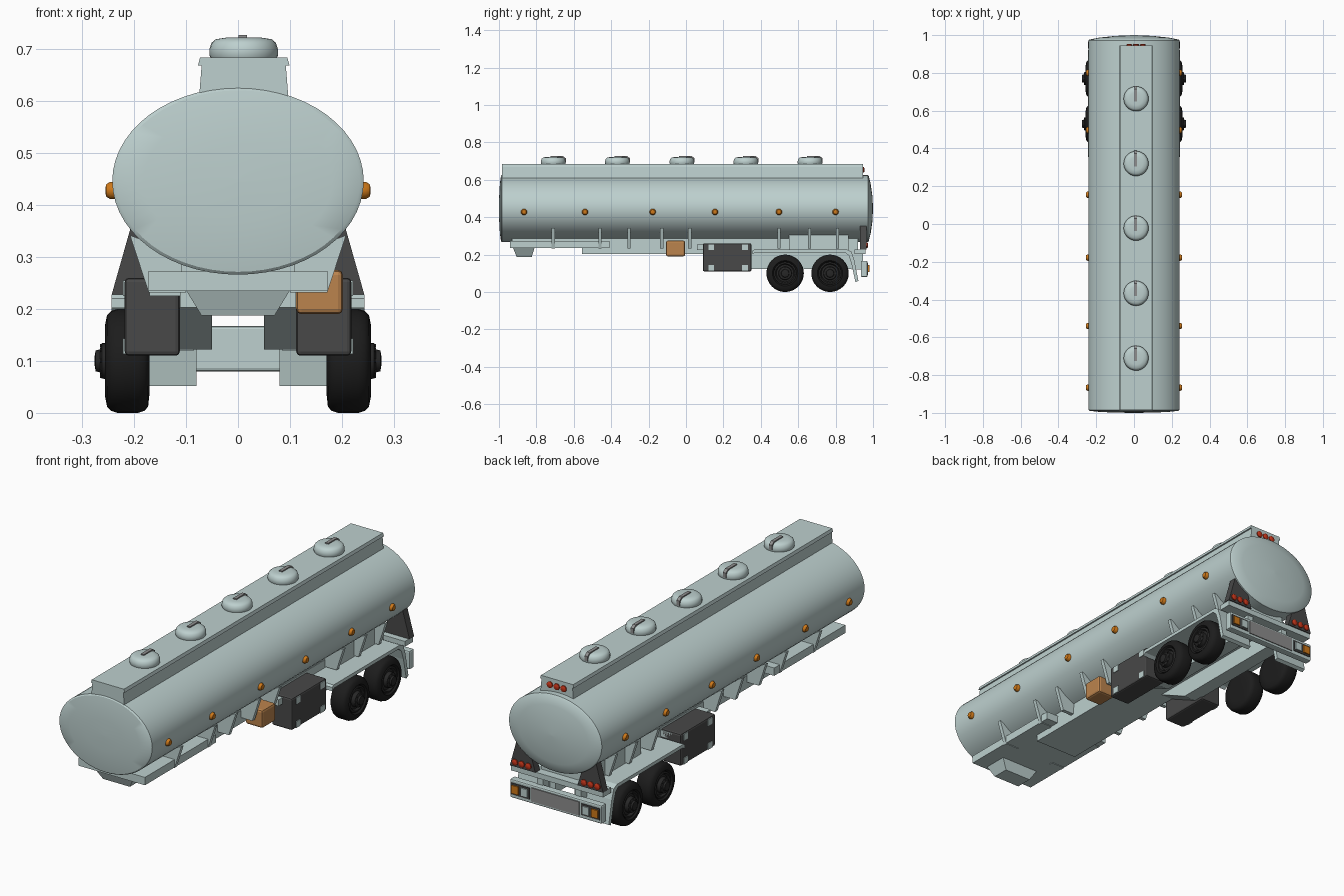
import bpy, bmesh, math
from mathutils import Matrix, Vector

if "Cube" in bpy.data.objects:
    bpy.data.objects.remove(bpy.data.objects["Cube"])


def mat(name, r, g, b):
    m = bpy.data.materials.new(name)
    m.diffuse_color = (r, g, b, 1)
    m.use_nodes = True
    m.node_tree.nodes["Principled BSDF"].inputs["Base Color"].default_value = m.diffuse_color
    return m


PALE = mat("pale_grey_paint", .51, .63, .62)
DARK = mat("dark_grey", .065, .065, .065)
TAN = mat("tan_box", .50, .23, .075)
ORANGE = mat("orange_lens", .62, .19, .01)
RED = mat("red_lens", .55, .035, .01)
RUBBER = mat("tyre_black", .012, .012, .012)
HUB = mat("hub_black", .02, .02, .02)
GREY = mat("mid_grey", .27, .27, .27)


def finish(name, bm, m, smooth=None, bevel=0):
    bmesh.ops.recalc_face_normals(bm, faces=bm.faces)
    me = bpy.data.meshes.new(name)
    bm.to_mesh(me)
    bm.free()
    me.materials.append(m)
    ob = bpy.data.objects.new(name, me)
    bpy.context.collection.objects.link(ob)
    if bevel:
        b = ob.modifiers.new("bevel", 'BEVEL')
        b.width, b.segments = bevel, 2
    if smooth:
        bpy.ops.object.select_all(action='DESELECT')
        bpy.context.view_layer.objects.active = ob
        ob.select_set(True)
        bpy.ops.object.shade_smooth_by_angle(angle=math.radians(smooth))
    return ob


def loft(name, rings, m, smooth=None, bevel=0):
    """Skin equal-length closed rings and cap both ends."""
    bm = bmesh.new()
    vs = [[bm.verts.new(p) for p in r] for r in rings]
    n = len(vs[0])
    for a, b in zip(vs, vs[1:]):
        for i in range(n):
            j = (i + 1) % n
            bm.faces.new((a[i], a[j], b[j], b[i]))
    bm.faces.new(vs[0])
    bm.faces.new(vs[-1])
    return finish(name, bm, m, smooth, bevel)


def box(name, x, y, z, m, bevel=0):
    rings = [[(x[0], y[0], k), (x[1], y[0], k), (x[1], y[1], k), (x[0], y[1], k)] for k in z]
    return loft(name, rings, m, None, bevel)


def prof_x(name, pts, x0, x1, m):
    """Profile in (y, z) extruded along x."""
    return loft(name, [[(x, y, z) for y, z in pts] for x in (x0, x1)], m)


def prof_y(name, pts, y0, y1, m):
    """Profile in (x, z) extruded along y."""
    return loft(name, [[(x, y, z) for x, z in pts] for y in (y0, y1)], m)


def lathe(name, centre, axis, prof, n, m, smooth=35):
    """Revolve (radius, height) pairs about an axis through centre."""
    q = Vector(axis).to_track_quat('Z', 'Y')
    rings = [[Vector(centre) + q @ Vector((r * math.cos(2 * math.pi * i / n),
                                           r * math.sin(2 * math.pi * i / n), h))
              for i in range(n)] for r, h in prof]
    return loft(name, rings, m, smooth)


# Elliptical tank with shallow domed ends
stations = [(-1, .02), (-.9985, .4), (-.995, .75), (-.989, .97), (-.984, 1),
            (.972, 1), (.977, .97), (.987, .75), (.996, .4), (1, .02)]
loft("tank", [[(.242 * s * math.cos(t * math.pi / 28), y,
                .446 + .18 * s * math.sin(t * math.pi / 28)) for t in range(56)]
              for y, s in stations], PALE, 30)

# Walkway box on top, slightly off centre, with overhanging lip
CX = .011
half = [(.088, .58), (.081, .669), (.088, .669), (.084, .684)]
prof_y("top_walkway", [(CX + x, z) for x, z in half] + [(CX - x, z) for x, z in half[::-1]],
       -.985, .945, PALE)
for dx in (-.036, 0, .036):
    lathe("top_rear_light", (CX + dx, .94, .653), (0, 1, 0), [(.015, 0), (.015, .01), (.009, .014)], 12, RED)

# Manhole lids with handles
for y in (-.71, -.367, -.022, .32, .663):
    lathe("manhole_lid", (CX, y, .68), (0, 0, 1),
          [(.062, 0), (.066, .008), (.066, .02), (.062, .032), (.054, .039), (.035, .042), (.01, .042)],
          28, PALE, 40)
    prof_x("lid_handle", [(y - .015, .718), (y - .015, .727), (y + .052, .727), (y + .068, .715),
                          (y + .068, .692), (y + .06, .692), (y + .06, .712), (y + .048, .718)],
           CX - .01, CX + .006, GREY)

# Frame: front plate, kingpin block, central spine
box("front_frame_plate", (-.173, .173), (-.94, -.41), (.235, .272), PALE)
loft("kingpin_block", [[(-.1, -.925, .236), (.1, -.925, .236), (.1, -.81, .236), (-.1, -.81, .236)],
                       [(-.07, -.905, .187), (.07, -.905, .187), (.07, -.825, .187), (-.07, -.825, .187)]], PALE)
box("tank_saddle", (-.11, .11), (-.93, .92), (.25, .3), PALE)
box("main_frame", (-.112, .112), (-.555, .92), (.203, .265), PALE)
box("rear_subframe", (-.15, .15), (.55, .87), (.215, .305), PALE)
box("rear_beam", (-.24, .24), (.9, .96), (.203, .228), PALE)

for s in (-1, 1):
    # Rear rails dropping under the frame
    prof_x("rear_rail", [(.12, .21), (.3, .122), (.9, .122), (.9, .21)], s * .05, s * .118, PALE)
    # Gussets between tank and frame
    for y in (-.71, -.46, -.305, -.13, .02, .497, .66, .81):
        prof_y("tank_gusset", [(s * .208, .342), (s * .172, .232), (s * .1, .232), (s * .1, .3)],
               y - .009, y + .009, PALE)
    # Mudguard with flap
    prof_x("mudguard", [(.355, .202), (.355, .22), (.365, .228), (.86, .228), (.885, .215), (.9, .17),
                        (.922, .06), (.906, .052), (.885, .15), (.87, .195), (.85, .212), (.37, .212)],
           s * .08, s * .243, PALE)
    # Tool box with corner brackets
    box("tool_box", (s * .112, s * .218), (.09, .35), (.11, .26), DARK, .008)
    for y in (.135, .315):
        for z in (.128, .24):
            box("box_bracket", (s * .214, s * .221), (y - .016, y + .016), (z - .015, z + .015), PALE)
    box("tool_box_mount", (s * .1, s * .17), (.06, .35), (.225, .255), PALE)
    # Side marker lights
    for y in (-.866, -.54, -.178, .155, .497, .80):
        lathe("side_marker", (s * .228, y, .428), (s, 0, 0),
              [(.017, 0), (.017, .018), (.012, .026), (.004, .027)], 14, ORANGE)
    # Wheels
    for y in (.53, .77):
        lathe("tyre", (s * .17, y, .1), (s, 0, 0),
              [(.06, 0), (.088, .003), (.096, .01), (.1, .022), (.1, .062), (.096, .074),
               (.088, .082), (.068, .086), (.062, .08), (.058, .06)], 32, RUBBER, 40)
        lathe("wheel_hub", (s * .22, y, .1), (s, 0, 0),
              [(.06, 0), (.06, .03), (.052, .032), (.046, .022), (.036, .024), (.034, .042),
               (.022, .046), (.02, .054), (.008, .056)], 24, HUB, 35)
        for k in range(8):
            a = k * math.pi / 4
            lathe("wheel_nut", (s * .24, y + .029 * math.cos(a), .1 + .029 * math.sin(a)), (s, 0, 0),
                  [(.004, 0), (.004, .026)], 6, HUB)
    # Rear light panel beside the tank
    prof_y("rear_light_panel", [(s * .207, .355), (s * .243, .228), (s * .11, .228), (s * .135, .31), (s * .16, .355)],
           .93, .965, DARK)
    for x in (.145, .18, .215):
        lathe("tail_light", (s * x, .962, .25), (0, 1, 0), [(.015, 0), (.015, .008), (.009, .012)], 12, RED)
    # Bumper lamps
    box("lamp_surround", (s * .135, s * .232), (.96, .974), (.098, .152), DARK)
    box("turn_lamp", (s * .19, s * .225), (.965, .98), (.106, .144), ORANGE)
    box("reverse_lamp", (s * .143, s * .178), (.965, .98), (.106, .144), PALE)
    box("bumper_bracket", (s * .085, s * .115), (.885, .945), (.12, .21), PALE)

# Rear bumper
box("rear_bumper", (-.24, .24), (.935, .97), (.08, .167), PALE, .006)
box("bumper_panel", (-.125, .125), (.965, .974), (.092, .156), GREY)

# Tan box on the right side only
box("side_tank_box", (.112, .202), (-.107, -.005), (.19, .275), TAN, .01)
